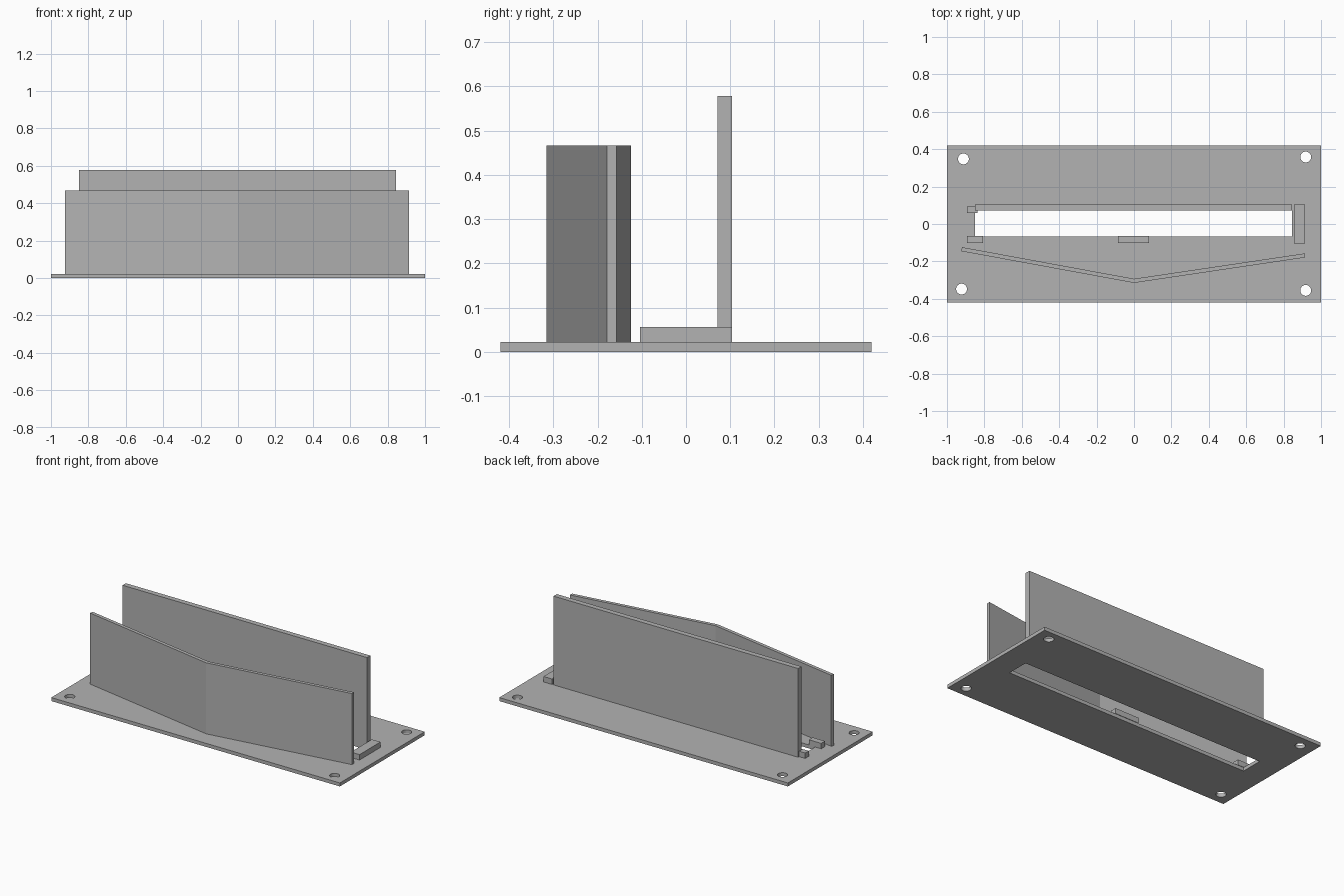
import bpy, bmesh

if "Cube" in bpy.data.objects:
    bpy.data.objects.remove(bpy.data.objects["Cube"], do_unlink=True)

GREY = (0.45, 0.45, 0.45, 1)
grey = bpy.data.materials.new("plain grey")
grey.use_nodes = True
grey.diffuse_color = GREY
grey.node_tree.nodes["Principled BSDF"].inputs["Base Color"].default_value = GREY

BASE_TOP = 0.022


def prism(name, outline, z0, z1):
    """Extrude a flat outline upwards from z0 to z1."""
    bm = bmesh.new()
    face = bm.faces.new([bm.verts.new((x, y, z0)) for x, y in outline])
    up = bmesh.ops.extrude_face_region(bm, geom=[face])["geom"]
    moved = [v for v in up if isinstance(v, bmesh.types.BMVert)]
    bmesh.ops.translate(bm, verts=moved, vec=(0, 0, z1 - z0))
    bmesh.ops.recalc_face_normals(bm, faces=bm.faces)
    mesh = bpy.data.meshes.new(name)
    bm.to_mesh(mesh)
    bm.free()
    mesh.materials.append(grey)
    obj = bpy.data.objects.new(name, mesh)
    bpy.context.collection.objects.link(obj)
    return obj


def block(name, x0, x1, y0, y1, z0, z1):
    return prism(name, [(x0, y0), (x1, y0), (x1, y1), (x0, y1)], z0, z1)


def cut(target, cutter):
    """Subtract the cutter and remove it."""
    mod = target.modifiers.new("cut", "BOOLEAN")
    mod.operation, mod.solver, mod.object = "DIFFERENCE", "EXACT", cutter
    bpy.context.view_layer.objects.active = target
    bpy.ops.object.modifier_apply(modifier=mod.name)
    bpy.data.objects.remove(cutter, do_unlink=True)


# Base plate with long slot and corner screw holes
base = block("base_plate", -1, 1, -0.42, 0.42, 0, BASE_TOP)
cut(base, block("slot_cutter", -0.85, 0.845, -0.067, 0.071, -0.1, 0.1))
for x, y in [(-0.912, 0.348), (0.918, 0.358), (-0.922, -0.348), (0.918, -0.355)]:
    bpy.ops.mesh.primitive_cylinder_add(vertices=32, radius=0.029, depth=0.2, location=(x, y, 0))
    cut(base, bpy.context.object)

# Straight back wall behind the slot
block("back_wall", -0.85, 0.845, 0.071, 0.104, BASE_TOP, 0.578)

# Bent front wall
prism("front_wall", [(-0.925, -0.145), (0, -0.315), (0.915, -0.179),
                     (0.915, -0.157), (0, -0.293), (-0.919, -0.124)], BASE_TOP, 0.467)

# Locating tabs around the slot
TABS = {
    "end_tab": (0.855, 0.915, -0.104, 0.104),
    "middle_tab": (-0.085, 0.08, -0.102, -0.064),
    "front_corner_tab": (-0.892, -0.807, -0.102, -0.064),
    "back_corner_tab": (-0.892, -0.838, 0.059, 0.094),
}
for name, bounds in TABS.items():
    block(name, *bounds, BASE_TOP, 0.056)
